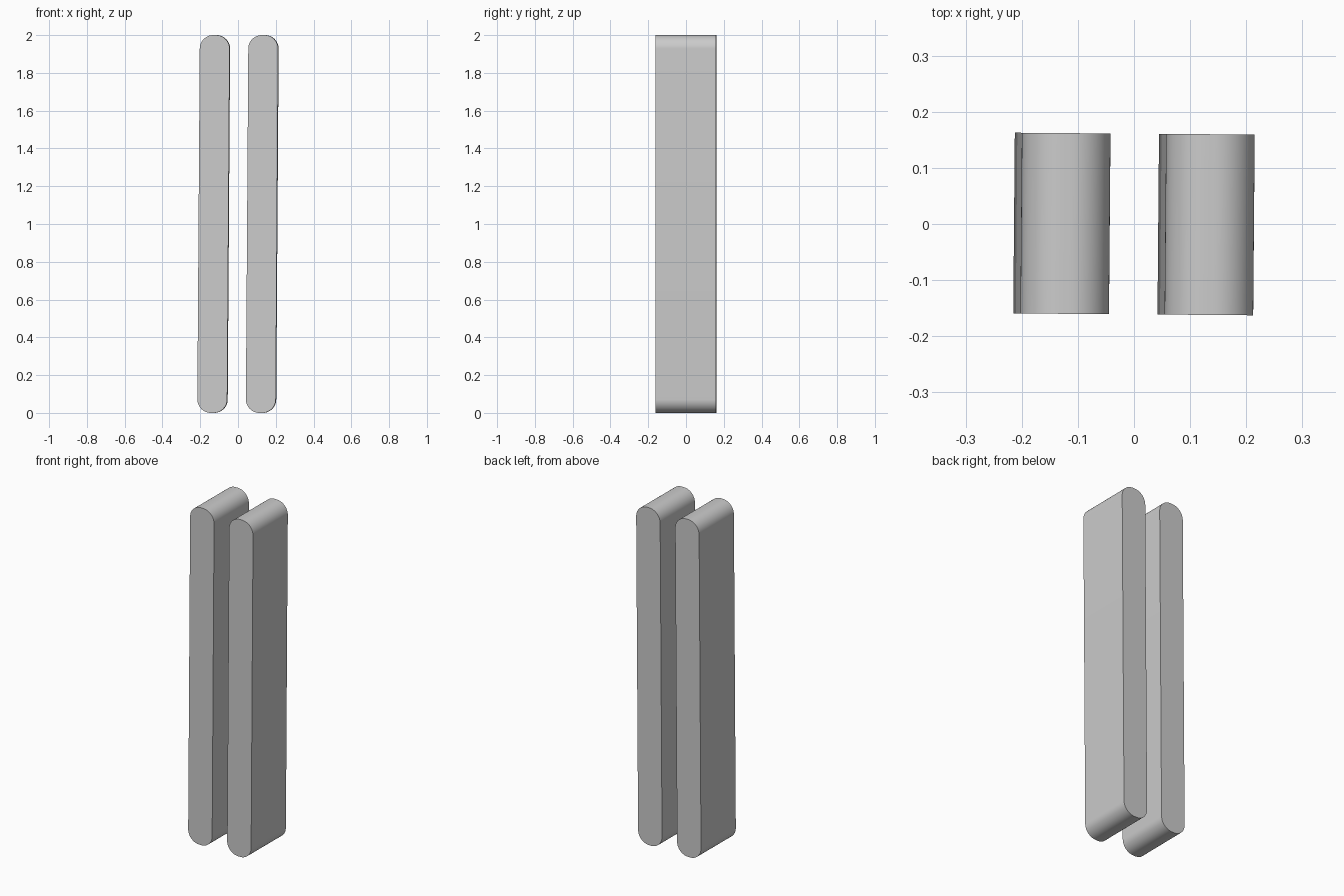
import bpy, bmesh
from math import cos, sin, pi
from mathutils import Matrix

if "Cube" in bpy.data.objects:
    bpy.data.objects.remove(bpy.data.objects["Cube"])

WIDTH, DEPTH, HEIGHT, RADIUS = 0.158, 0.322, 2.0, 0.072
LEAN, YAW = 0.0068, -0.0085
SEGMENTS = 16


def rounded_profile():
    """Upright rounded rectangle in the xz plane."""
    cx, cz = WIDTH / 2 - RADIUS, HEIGHT / 2 - RADIUS
    points = []
    for i, (sx, sz) in enumerate([(1, 1), (-1, 1), (-1, -1), (1, -1)]):
        for k in range(SEGMENTS + 1):
            a = (i + k / SEGMENTS) * pi / 2
            points.append((sx * cx + RADIUS * cos(a), sz * cz + RADIUS * sin(a)))
    return points


def slab(name, x, y):
    """Extrude the profile along y, then lean and turn it slightly."""
    bm = bmesh.new()
    face = bm.faces.new([bm.verts.new((px, -DEPTH / 2, pz)) for px, pz in rounded_profile()])
    ext = bmesh.ops.extrude_face_region(bm, geom=[face], use_keep_orig=True)
    verts = [g for g in ext["geom"] if isinstance(g, bmesh.types.BMVert)]
    bmesh.ops.translate(bm, verts=verts, vec=(0, DEPTH, 0))
    bmesh.ops.recalc_face_normals(bm, faces=bm.faces)
    turn = Matrix.Rotation(YAW, 4, 'Z') @ Matrix.Rotation(LEAN, 4, 'Y')
    bm.transform(Matrix.Translation((x, y, HEIGHT / 2)) @ turn)
    mesh = bpy.data.meshes.new(name)
    bm.to_mesh(mesh)
    bm.free()
    obj = bpy.data.objects.new(name, mesh)
    bpy.context.collection.objects.link(obj)
    bpy.ops.object.select_all(action='DESELECT')
    obj.select_set(True)
    bpy.context.view_layer.objects.active = obj
    bpy.ops.object.shade_smooth_by_angle(angle=pi / 6)


# Two matching upright slabs
for name, side in (("left_slab", -1), ("right_slab", 1)):
    slab(name, side * 0.1285, side * -0.001)
